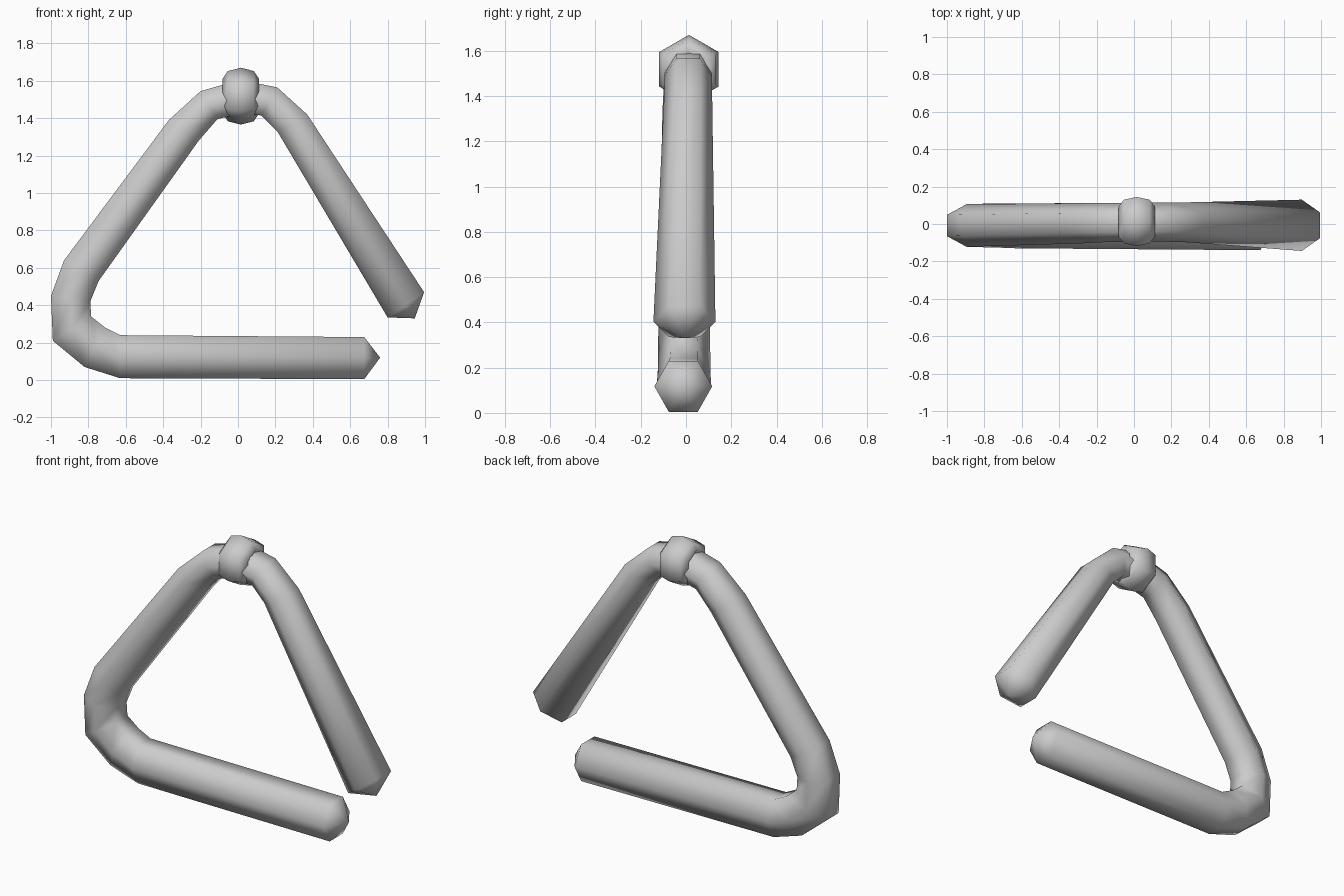
import bpy, bmesh, math
from mathutils import Vector

if "Cube" in bpy.data.objects:
    bpy.data.objects.remove(bpy.data.objects["Cube"])


def make_object(name, bm):
    bmesh.ops.recalc_face_normals(bm, faces=bm.faces)
    mesh = bpy.data.meshes.new(name)
    bm.to_mesh(mesh)
    bm.free()
    mesh.shade_smooth()
    obj = bpy.data.objects.new(name, mesh)
    bpy.context.collection.objects.link(obj)
    return obj


def skin(bm, a, b):
    n = len(a)
    for i in range(n):
        j = (i + 1) % n
        bm.faces.new((a[i], a[j], b[j], b[i]))


# Bent six-sided rod: each section is outer x, z, inner x, z, y centre, y radius
sections = [
    (0.675, 0.005, 0.675, 0.23, -0.012, 0.128),
    (-0.63, 0.01, -0.63, 0.24, -0.01, 0.12),
    (-0.82, 0.07, -0.71, 0.28, -0.008, 0.117),
    (-0.99, 0.21, -0.785, 0.34, -0.008, 0.115),
    (-1.0, 0.45, -0.79, 0.42, -0.008, 0.114),
    (-0.93, 0.64, -0.745, 0.53, -0.007, 0.113),
    (-0.37, 1.39, -0.21, 1.28, 0.004, 0.108),
    (-0.20, 1.545, -0.11, 1.395, 0.008, 0.105),
    (0.01, 1.605, 0.01, 1.425, 0.01, 0.104),
    (0.21, 1.565, 0.125, 1.415, 0.01, 0.104),
    (0.37, 1.42, 0.21, 1.33, 0.009, 0.107),
    (0.995, 0.47, 0.80, 0.335, -0.007, 0.137),
]
bm = bmesh.new()
rings = []
for ox, oz, ix, iz, cy, r in sections:
    c = Vector(((ox + ix) / 2, cy, (oz + iz) / 2))
    h = Vector(((ox - ix) / 2, 0, (oz - iz) / 2))
    ring = []
    for k in range(6):
        a = math.radians(60 * k)
        p = c + h * (math.sin(a) / math.sin(math.pi / 3)) + Vector((0, r * math.cos(a), 0))
        ring.append(bm.verts.new(p))
    rings.append(ring)
for a, b in zip(rings, rings[1:]):
    skin(bm, a, b)

# Pointed end caps
for ring, tip in ((rings[0], (0.76, -0.012, 0.12)), (rings[-1], (0.945, -0.007, 0.33))):
    apex = bm.verts.new(tip)
    for i in range(6):
        bm.faces.new((ring[i], ring[(i + 1) % 6], apex))
make_object("bent_rod", bm)

# Hanger ring wrapped round the top bend
bm = bmesh.new()
loops = []
for i in range(6):
    a = math.radians(60 * i)
    loop = []
    for j in range(8):
        b = math.radians(45 * j)
        rad = 0.092 + 0.06 * math.cos(b)
        loop.append(bm.verts.new((0.015 + 0.098 * math.sin(b),
                                  0.013 + rad * math.sin(a),
                                  1.518 + rad * math.cos(a))))
    loops.append(loop)
for i in range(6):
    skin(bm, loops[i], loops[(i + 1) % 6])
make_object("hanger_ring", bm)
